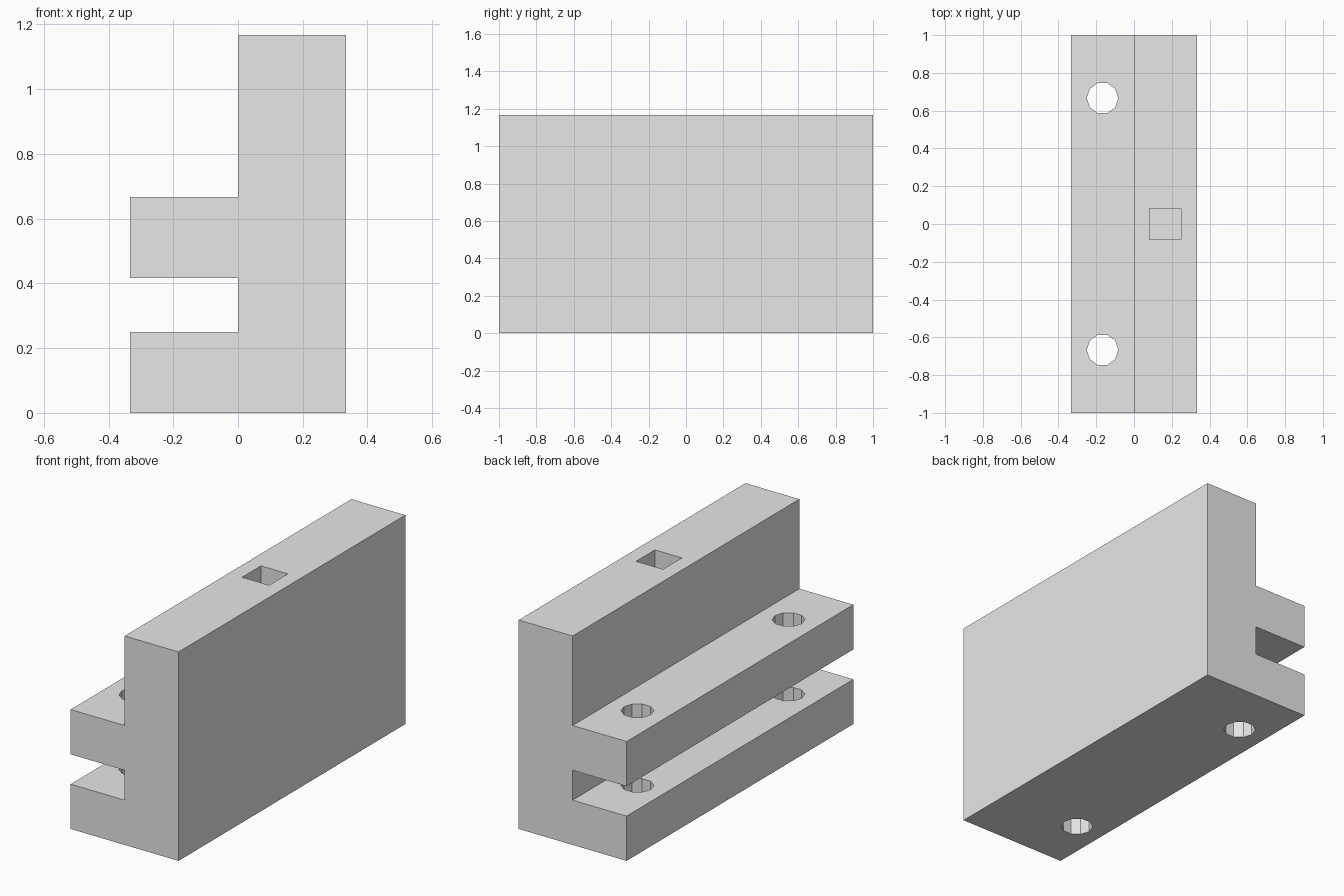
import bpy
import bmesh
from math import pi

default = bpy.data.objects.get("Cube")
if default:
    bpy.data.objects.remove(default, do_unlink=True)

# Single grey material
grey = bpy.data.materials.new("light_grey")
grey.use_nodes = True
colour = (0.8, 0.8, 0.8, 1)
grey.diffuse_color = colour
grey.node_tree.nodes["Principled BSDF"].inputs["Base Color"].default_value = colour

U = 1 / 12          # design unit
HALF_LENGTH = 1.0


def prism(name, outline, axis, start, end):
    """Extrude a closed 2D outline along y (outline in x, z) or z (outline in x, y)."""
    bm = bmesh.new()
    points = [(a, start, b) if axis == "y" else (a, b, start) for a, b in outline]
    face = bm.faces.new([bm.verts.new(p) for p in points])
    extruded = bmesh.ops.extrude_face_region(bm, geom=[face])["geom"]
    move = (0, end - start, 0) if axis == "y" else (0, 0, end - start)
    bmesh.ops.translate(bm, vec=move,
                        verts=[g for g in extruded if isinstance(g, bmesh.types.BMVert)])
    bmesh.ops.recalc_face_normals(bm, faces=bm.faces)
    mesh = bpy.data.meshes.new(name)
    bm.to_mesh(mesh)
    bm.free()
    mesh.materials.append(grey)
    obj = bpy.data.objects.new(name, mesh)
    bpy.context.collection.objects.link(obj)
    return obj


def drill(target, sides, radius, x, y, bottom, top, turn, name):
    """Cut a polygonal vertical hole."""
    bpy.ops.mesh.primitive_cylinder_add(vertices=sides, radius=radius, depth=top - bottom,
                                        location=(x, y, (top + bottom) / 2),
                                        rotation=(0, 0, turn))
    cutter = bpy.context.object
    cutter.name = name
    cutter.data.materials.append(grey)
    cutter.hide_render = True
    cutter.hide_set(True)
    cutter.display_type = "WIRE"
    cut = target.modifiers.new(name, "BOOLEAN")
    cut.operation = "DIFFERENCE"
    cut.solver = "EXACT"
    cut.object = cutter
    return cutter


# Body: tall wall with two flanges on one side
profile = [(-4, 0), (4, 0), (4, 14), (0, 14), (0, 8), (-4, 8),
           (-4, 5), (0, 5), (0, 3), (-4, 3)]
body = prism("flanged_bracket", [(x * U, z * U) for x, z in profile],
             "y", -HALF_LENGTH, HALF_LENGTH)

# Bolt holes through both flanges, and a blind square socket in the wall top
cutters = [drill(body, 10, U, -2 * U, side * 8 * U, -0.1, 9 * U, pi / 2, "bolt_hole_cutter")
           for side in (-1, 1)]
cutters.append(drill(body, 4, U * 2 ** 0.5, 2 * U, 0, 8 * U, 15 * U, pi / 4, "socket_cutter"))

# Bake the cuts and remove the cutters
bpy.context.view_layer.update()
result = bpy.data.meshes.new_from_object(
    body.evaluated_get(bpy.context.evaluated_depsgraph_get()))
body.modifiers.clear()
body.data = result
result.name = "flanged_bracket"
for cutter in cutters:
    bpy.data.objects.remove(cutter, do_unlink=True)
